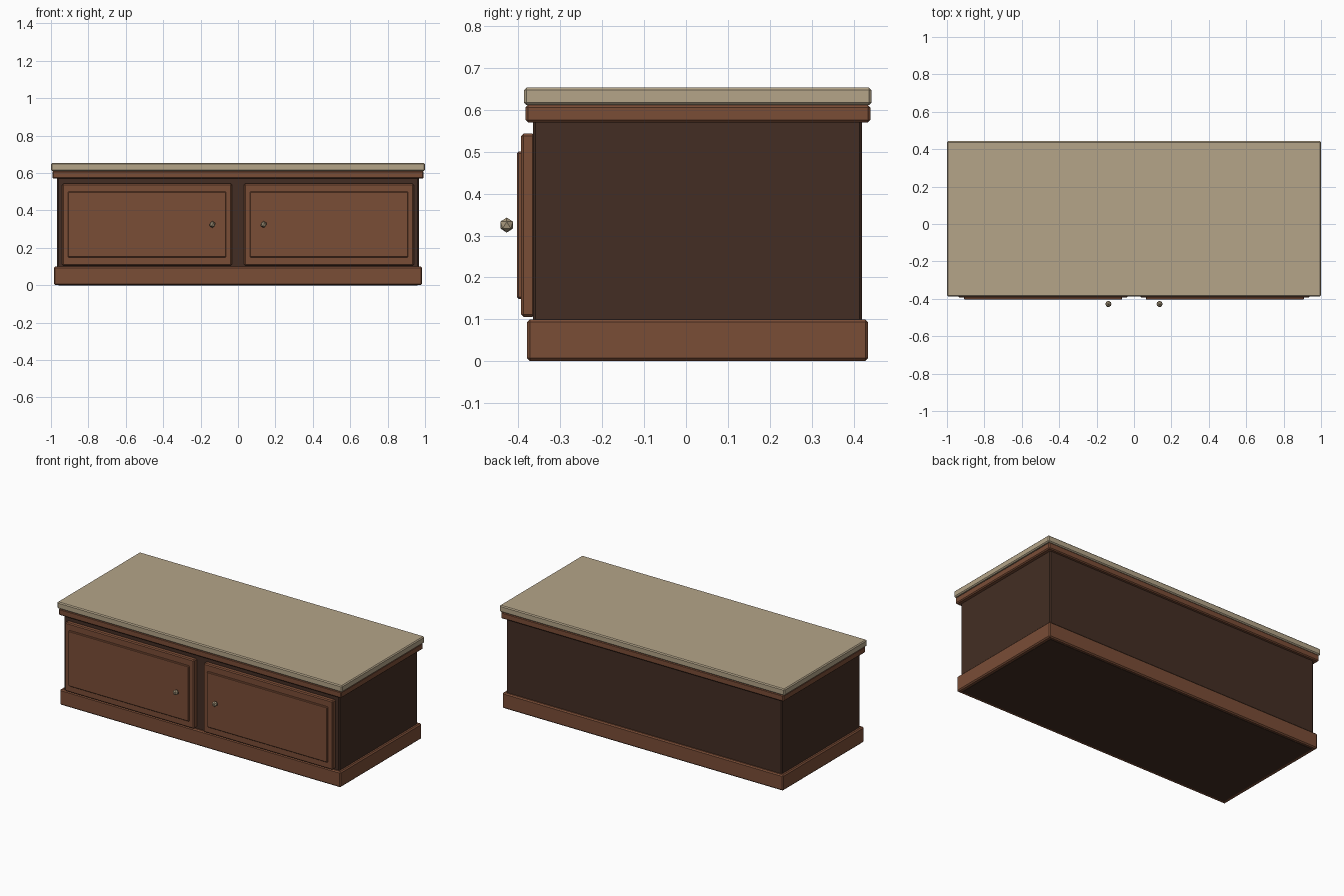
import bpy

if "Cube" in bpy.data.objects:
    bpy.data.objects.remove(bpy.data.objects["Cube"])


def material(name, rgb):
    m = bpy.data.materials.new(name)
    m.diffuse_color = (*rgb, 1)
    m.use_nodes = True
    m.node_tree.nodes["Principled BSDF"].inputs["Base Color"].default_value = m.diffuse_color
    return m


wood = material("warm wood", (0.195, 0.074, 0.037))
dark = material("dark wood", (0.056, 0.027, 0.017))
stone = material("beige stone", (0.46, 0.375, 0.25))
metal = material("aged metal", (0.40, 0.32, 0.21))


def box(name, x, y, z, mat, bevel):
    """Chamfered box from (min, max) ranges."""
    lo, hi = zip(x, y, z)
    bpy.ops.mesh.primitive_cube_add(
        size=1, location=[(a + b) / 2 for a, b in zip(lo, hi)])
    ob = bpy.context.object
    ob.name = name
    ob.scale = [b - a for a, b in zip(lo, hi)]
    bpy.ops.object.transform_apply(location=False, rotation=False, scale=True)
    mod = ob.modifiers.new("chamfer", 'BEVEL')
    mod.width = bevel
    mod.segments = 1
    ob.data.materials.append(mat)
    return ob


# Carcass, plinth, moulding and top slab
box("cabinet_body", (-0.967, 0.967), (-0.365, 0.42), (0, 0.58), dark, 0.006)
box("plinth", (-0.985, 0.985), (-0.38, 0.435), (0.001, 0.1), wood, 0.007)
box("top_moulding", (-0.992, 0.992), (-0.383, 0.44), (0.57, 0.612), wood, 0.006)
box("top_slab", (-1, 1), (-0.387, 0.443), (0.611, 0.653), stone, 0.006)

# Doors with raised panels and knobs, one on each side
for side, s in (("left", -1), ("right", 1)):
    def span(a, b):
        return sorted((s * a, s * b))
    box(side + "_door", span(0.033, 0.94), (-0.394, -0.36), (0.106, 0.543), wood, 0.006)
    box(side + "_door_panel", span(0.063, 0.909), (-0.404, -0.38), (0.149, 0.5), wood, 0.004)
    bpy.ops.mesh.primitive_ico_sphere_add(
        subdivisions=1, radius=0.018, location=(s * 0.137, -0.428, 0.325))
    knob = bpy.context.object
    knob.name = side + "_knob"
    knob.data.materials.append(metal)
